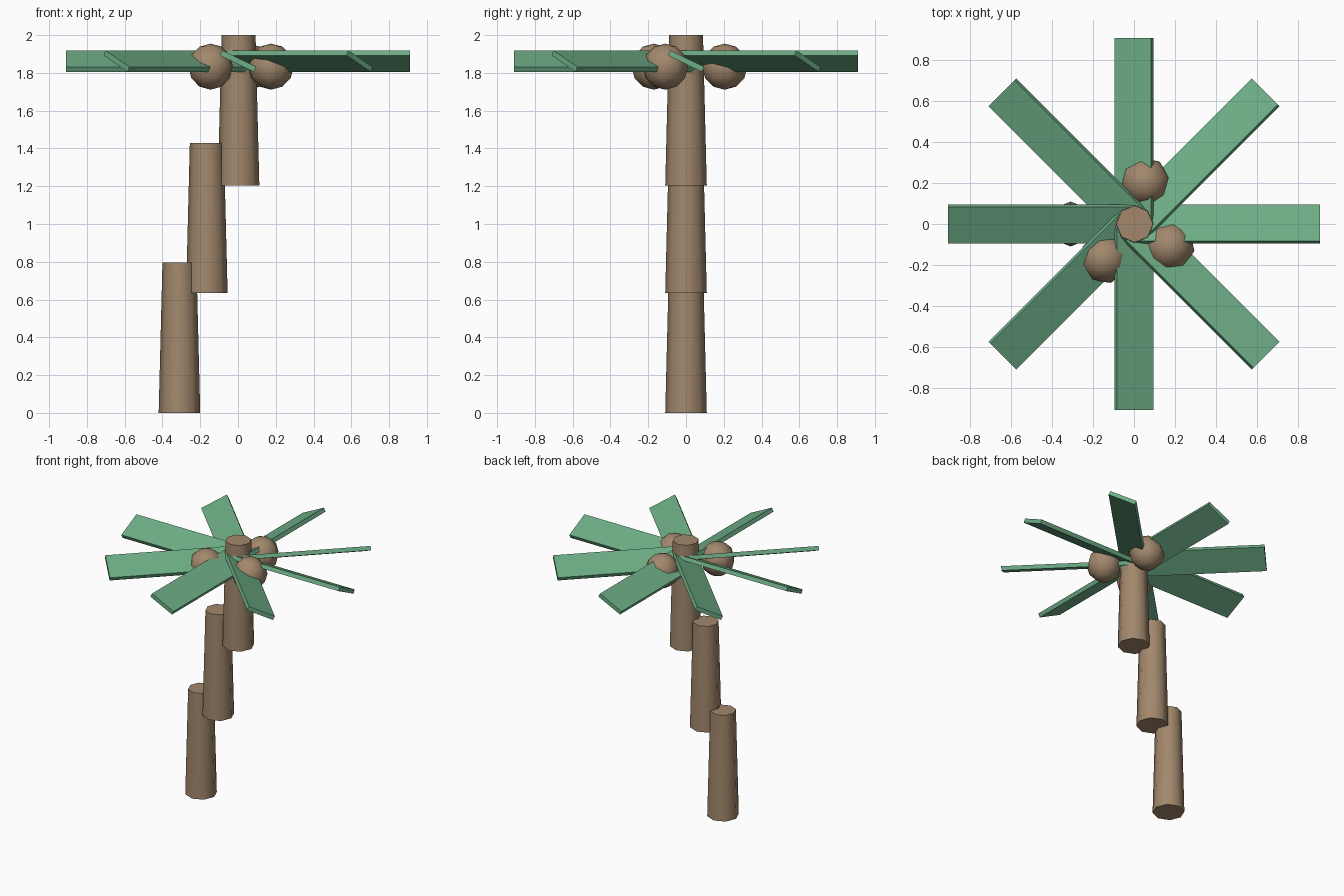
import bpy
from math import radians, cos, sin, pi
from mathutils import Matrix

cube = bpy.data.objects.get("Cube")
if cube:
    bpy.data.objects.remove(cube, do_unlink=True)


def material(name, rgb):
    mat = bpy.data.materials.new(name)
    mat.use_nodes = True
    mat.diffuse_color = (*rgb, 1)
    mat.node_tree.nodes["Principled BSDF"].inputs["Base Color"].default_value = (*rgb, 1)
    return mat


bark = material("bark_brown", (0.36, 0.245, 0.15))
green = material("leaf_green", (0.155, 0.42, 0.24))


def finish(name, mat, smooth=False):
    obj = bpy.context.object
    obj.name = name
    obj.data.materials.append(mat)
    if smooth:
        bpy.ops.object.shade_smooth_by_angle(angle=radians(60))
    return obj


# Trunk: three stepped, tapered segments
segment_height = 0.795
for i, (x, base) in enumerate([(-0.31, 0), (-0.165, 0.635), (0.003, 1.205)]):
    bpy.ops.mesh.primitive_cone_add(vertices=8, radius1=0.11, radius2=0.09,
                                    depth=segment_height,
                                    location=(x, 0, base + segment_height / 2))
    finish(f"trunk_segment_{i + 1}", bark, smooth=True)

# Coconuts: low-poly balls clustered under the crown
for i, (x, y, turn) in enumerate([(0.055, 0.205, 10), (0.175, -0.11, 35), (-0.145, -0.17, 60)]):
    bpy.ops.mesh.primitive_uv_sphere_add(segments=8, ring_count=6, radius=0.122,
                                         location=(x, y, 1.833),
                                         rotation=(0, 0, radians(turn)))
    finish(f"coconut_{i + 1}", bark, smooth=True)

# Crown: eight flat leaves, each pitched about its own length like a fan blade
length = 0.91
for i in range(8):
    a = i * pi / 4
    bpy.ops.mesh.primitive_cube_add(size=1)
    leaf = finish(f"leaf_{i + 1}", green)
    leaf.data.transform(Matrix.Diagonal((length, 0.2, 0.03, 1)))
    leaf.location = (cos(a) * length / 2, sin(a) * length / 2, 1.8625)
    leaf.rotation_euler = (radians(-26), 0, a)
